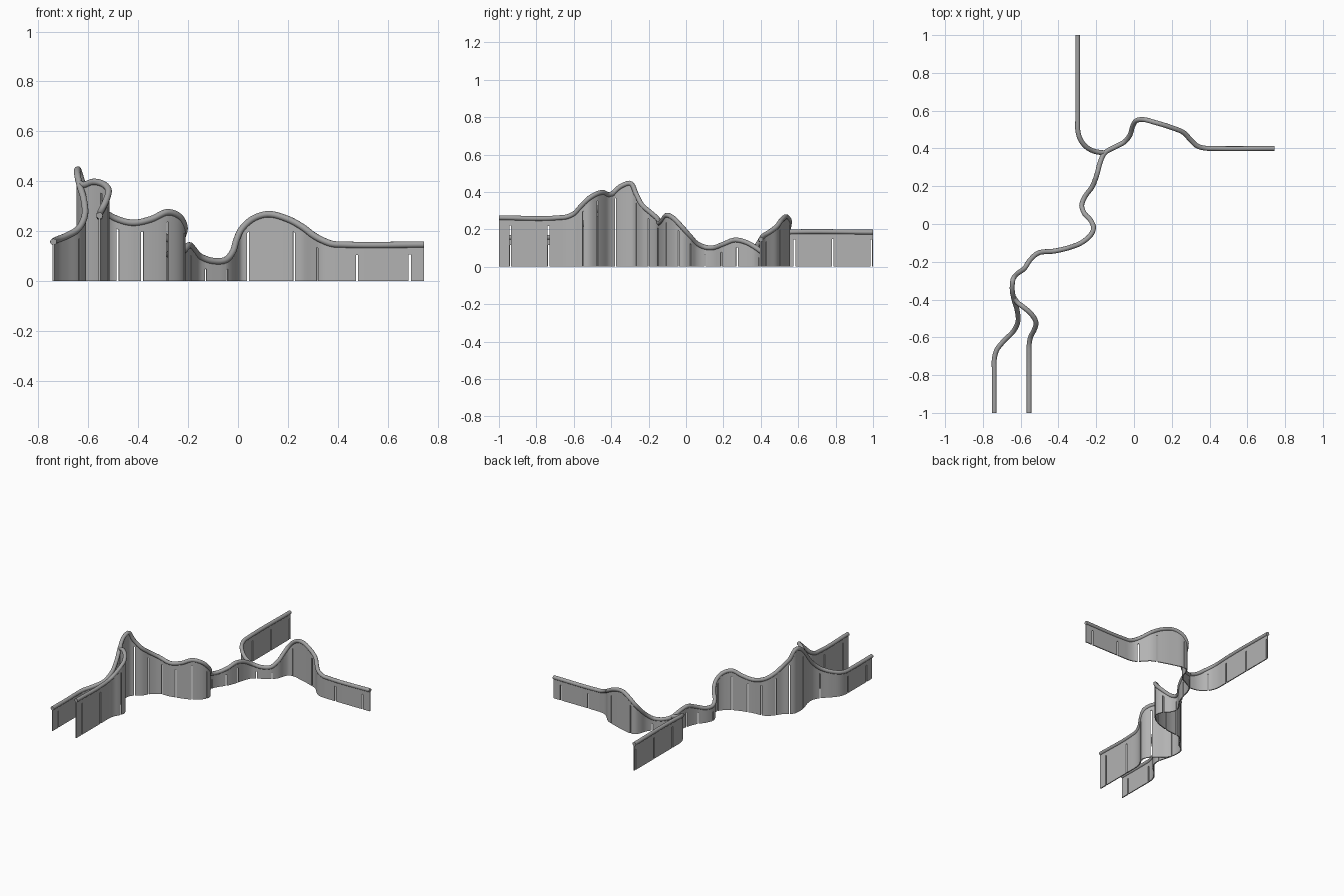
import bpy, bmesh, math
from mathutils import Vector

if "Cube" in bpy.data.objects:
    bpy.data.objects.remove(bpy.data.objects["Cube"])

RAIL_R = 0.013    # rail radius
WALL_T = 0.007    # panel thickness
SLOT = 0.0045     # half width of the gap between panels
BAND = 0.027      # wall left standing above each gap


def material(name, rgb):
    m = bpy.data.materials.new(name)
    m.diffuse_color = (*rgb, 1)
    m.use_nodes = True
    m.node_tree.nodes["Principled BSDF"].inputs["Base Color"].default_value = m.diffuse_color
    return m


rail_mat = material("rail grey", (0.36, 0.36, 0.36))
wall_mat = material("panel grey", (0.45, 0.45, 0.45))


class Path:
    """Smooth path through points (x, y, rail height)."""
    def __init__(self, pts):
        self.p = [Vector(p) for p in pts]
        self.s = [0.0]
        for a, b in zip(self.p, self.p[1:]):
            self.s.append(self.s[-1] + (b - a).length)
        n = len(self.p)
        d = [(self.p[i + 1] - self.p[i]) / (self.s[i + 1] - self.s[i]) for i in range(n - 1)]
        self.t = [d[0]]
        for i in range(1, n - 1):
            h0, h1 = self.s[i] - self.s[i - 1], self.s[i + 1] - self.s[i]
            self.t.append((d[i - 1] * h1 + d[i] * h0) / (h0 + h1))
        self.t.append(d[-1])

    def at(self, s):
        i = 0
        while i < len(self.s) - 2 and s > self.s[i + 1]:
            i += 1
        h = self.s[i + 1] - self.s[i]
        u = (s - self.s[i]) / h
        return ((2*u**3 - 3*u**2 + 1) * self.p[i] + (u**3 - 2*u**2 + u) * h * self.t[i]
                + (3*u**2 - 2*u**3) * self.p[i + 1] + (u**3 - u**2) * h * self.t[i + 1])

    def nearest(self, xy):
        q = Vector(xy)
        steps = [self.s[-1] * k / 500 for k in range(501)]
        return min(steps, key=lambda s: (self.at(s).xy - q).length)


def build_rail(name, path):
    n = int(path.s[-1] / 0.014)
    cu = bpy.data.curves.new(name, "CURVE")
    cu.dimensions = "3D"
    cu.bevel_depth = RAIL_R
    cu.bevel_resolution = 4
    cu.use_fill_caps = True
    sp = cu.splines.new("POLY")
    sp.points.add(n)
    for k in range(n + 1):
        sp.points[k].co = (*path.at(path.s[-1] * k / n), 1)
    ob = bpy.data.objects.new(name, cu)
    bpy.context.collection.objects.link(ob)
    cu.materials.append(rail_mat)
    bpy.ops.object.select_all(action="DESELECT")
    ob.select_set(True)
    bpy.context.view_layer.objects.active = ob
    bpy.ops.object.convert(target="MESH")
    bpy.ops.object.shade_smooth_by_angle(angle=math.radians(40))


def build_wall(name, path, slots):
    end = path.s[-1]
    cuts = sorted(path.nearest(q) for q in slots)
    n = int(end / 0.016)
    stops = [end * k / n for k in range(n + 1)]
    stops = [s for s in stops if all(abs(s - c) > SLOT + 0.002 for c in cuts)]
    stops = sorted(stops + [c + e for c in cuts for e in (-SLOT, SLOT)])
    bm = bmesh.new()

    def ring(s, bottom):
        p = path.at(s)
        t = path.at(min(s + 0.003, end)) - path.at(max(s - 0.003, 0))
        side = Vector((-t.y, t.x, 0)).normalized() * WALL_T / 2
        top = p.z - 0.006
        mid = p.z - RAIL_R - BAND
        zs = (mid, top) if bottom else (0, mid, top)
        return [bm.verts.new((p.x + k * side.x, p.y + k * side.y, z))
                for k, seq in ((-1, zs), (1, zs[::-1])) for z in seq]

    for a, b in zip(stops, stops[1:]):
        gap = any(abs((a + b) / 2 - c) < SLOT / 2 for c in cuts)
        ra, rb = ring(a, gap), ring(b, gap)
        m = len(ra)
        for i in range(m):
            j = (i + 1) % m
            bm.faces.new((ra[i], ra[j], rb[j], rb[i]))
        # close the panel at path ends and beside gaps
        if a == stops[0] or any(abs(a - c - SLOT) < 1e-6 for c in cuts):
            bm.faces.new(ra[::-1])
        if b == stops[-1] or any(abs(b - c + SLOT) < 1e-6 for c in cuts):
            bm.faces.new(rb)
    bmesh.ops.remove_doubles(bm, verts=bm.verts, dist=1e-5)
    bmesh.ops.recalc_face_normals(bm, faces=bm.faces)
    me = bpy.data.meshes.new(name)
    bm.to_mesh(me)
    bm.free()
    me.materials.append(wall_mat)
    ob = bpy.data.objects.new(name, me)
    bpy.context.collection.objects.link(ob)
    bpy.ops.object.select_all(action="DESELECT")
    ob.select_set(True)
    bpy.context.view_layer.objects.active = ob
    bpy.ops.object.shade_smooth_by_angle(angle=math.radians(40))


# Main winding wall, lower left arm to right arm
main_south = [
    (-.74, -1, .157), (-.74, -.76, .157), (-.74, -.72, .158), (-.728, -.67, .165),
    (-.69, -.62, .18), (-.64, -.57, .21), (-.615, -.52, .26), (-.618, -.46, .325),
    (-.635, -.4, .385), (-.645, -.34, .435), (-.642, -.3, .447), (-.62, -.265, .385),
    (-.58, -.235, .33), (-.55, -.19, .29), (-.51, -.155, .26), (-.42, -.143, .233),
    (-.35, -.127, .247), (-.28, -.1, .276), (-.235, -.065, .258), (-.214, -.02, .21)]
main_north = [
    (-.23, .02, .165), (-.265, .06, .123), (-.277, .1, .105), (-.262, .14, .101),
    (-.22, .2, .121), (-.197, .26, .143), (-.178, .33, .127), (-.155, .376, .1),
    (-.1, .408, .08), (-.05, .435, .084), (-.022, .47, .115), (-.006, .52, .165),
    (.012, .547, .205), (.05, .553, .243), (.11, .538, .267), (.2, .51, .248),
    (.265, .482, .212), (.3, .445, .185), (.335, .413, .165), (.38, .401, .148),
    (.42, .4, .146), (.745, .4, .146)]
# Side branch at the lower left
south_branch = [
    (-.555, -1, .262), (-.555, -.68, .262), (-.555, -.64, .266), (-.548, -.6, .283),
    (-.528, -.56, .325), (-.519, -.52, .365), (-.545, -.475, .391), (-.585, -.44, .397),
    (-.618, -.415, .385), (-.635, -.39, .392)]
# Side branch at the upper left
north_branch = [
    (-.298, 1, .185), (-.298, .54, .185), (-.298, .5, .183), (-.285, .45, .173),
    (-.255, .41, .153), (-.21, .385, .122), (-.155, .376, .1)]

walls = {
    "main": (main_south + main_north, [
        (-.74, -.94), (-.74, -.735), (-.64, -.57), (-.615, -.48), (-.64, -.38),
        (-.62, -.262), (-.555, -.2), (-.485, -.15), (-.385, -.137), (-.285, -.103),
        (-.218, -.04), (-.23, .02), (-.277, .1), (-.225, .19), (-.195, .275),
        (-.13, .39), (-.045, .437), (.04, .553), (.225, .5), (.32, .425),
        (.48, .4), (.69, .4)]),
    "south_branch": (south_branch, [
        (-.555, -.94), (-.555, -.735), (-.525, -.55), (-.545, -.475)]),
    "north_branch": (north_branch, [
        (-.298, .99), (-.298, .785), (-.298, .58), (-.27, .43)]),
}
for name, (pts, slots) in walls.items():
    path = Path(pts)
    build_rail(name + "_rail", path)
    build_wall(name + "_panels", path, slots)
